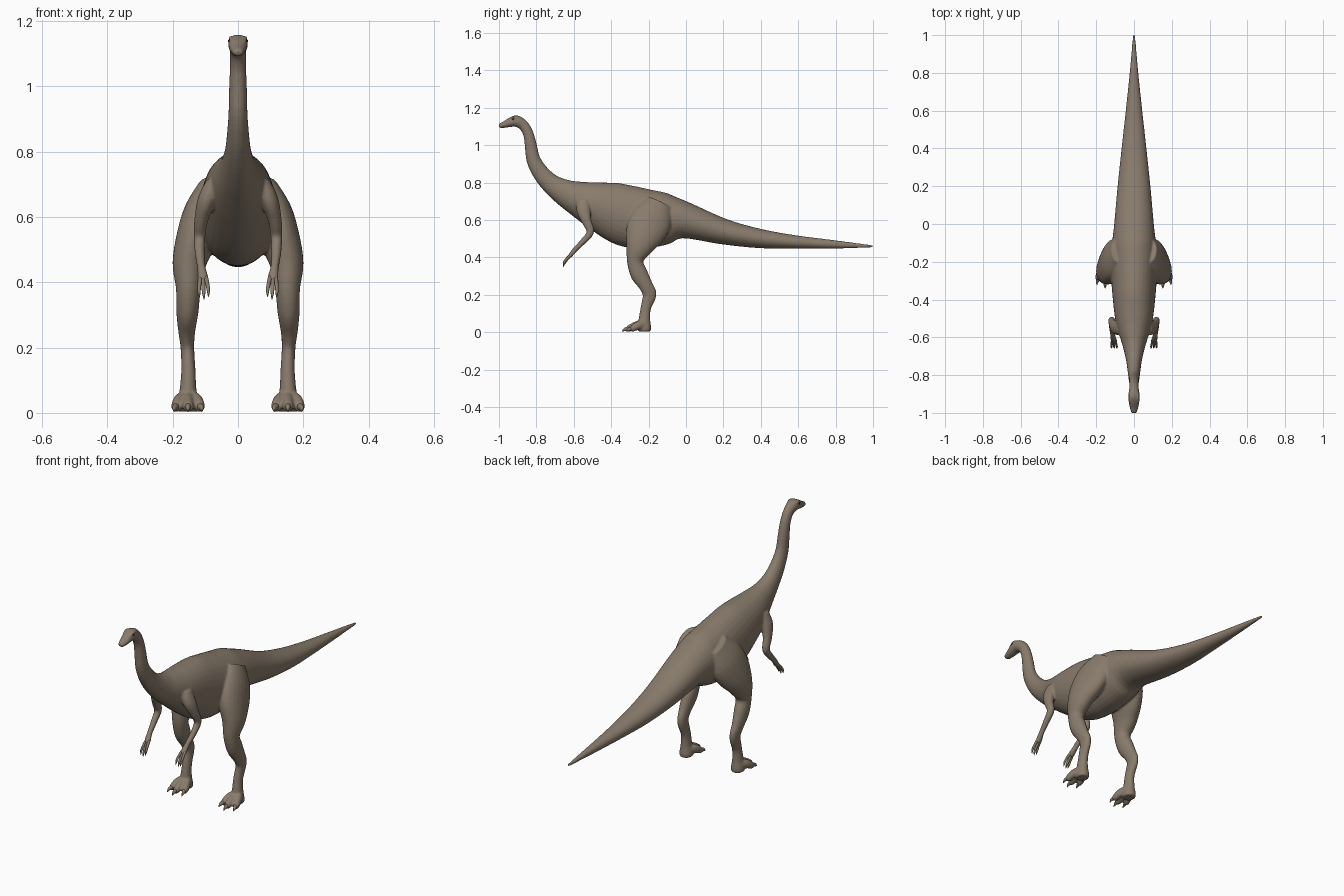
import bpy, bmesh, math
from mathutils import Vector


def material(name, rgb):
    m = bpy.data.materials.new(name)
    m.diffuse_color = (*rgb, 1)
    return m


hide = material("brown hide", (0.25, 0.20, 0.15))
dark = material("dark eye", (0.03, 0.025, 0.02))


def spline(points, steps):
    """Catmull-Rom through points of any dimension."""
    p = [points[0]] + list(points) + [points[-1]]
    out = []
    for i in range(1, len(p) - 2):
        for s in range(steps):
            t = s / steps
            out.append([0.5 * (2 * b + (c - a) * t + (2 * a - 5 * b + 4 * c - d) * t * t
                               + (3 * b - a - 3 * c + d) * t ** 3)
                        for a, b, c, d in zip(p[i - 1], p[i], p[i + 1], p[i + 2])])
    out.append(list(points[-1]))
    return out


def tube(bm, points, side=1, sides=24, steps=4):
    """Loft ellipses along (x, y, z, half width, half depth) points."""
    path = spline(points, steps)
    rings = []
    for i, (x, y, z, rx, rd) in enumerate(path):
        a, b = path[max(i - 1, 0)], path[min(i + 1, len(path) - 1)]
        tan = (Vector(b[:3]) - Vector(a[:3])).normalized()
        lat = Vector((1, 0, 0))
        lat = (lat - tan * lat.dot(tan)).normalized()
        dep = tan.cross(lat)
        ring = []
        for k in range(sides):
            ang = 2 * math.pi * k / sides
            v = Vector((x, y, z)) + lat * rx * math.cos(ang) + dep * rd * math.sin(ang)
            ring.append(bm.verts.new((v.x * side, v.y, v.z)))
        rings.append(ring)
    for r, q in zip(rings, rings[1:]):
        for k in range(sides):
            n = (k + 1) % sides
            bm.faces.new((r[k], r[n], q[n], q[k]))
    bm.faces.new(rings[0])
    bm.faces.new(rings[-1])


def finish(bm, name, mat):
    bmesh.ops.recalc_face_normals(bm, faces=bm.faces)
    me = bpy.data.meshes.new(name)
    bm.to_mesh(me)
    bm.free()
    me.materials.append(mat)
    me.polygons.foreach_set("use_smooth", [True] * len(me.polygons))
    ob = bpy.data.objects.new(name, me)
    bpy.context.collection.objects.link(ob)
    return ob


# Tail, trunk, neck and head: (y, z, half width, half depth)
spine = [
    (1.0, .459, .006, .006), (.8, .469, .023, .022), (.6, .481, .044, .035),
    (.4, .50, .066, .051), (.2, .538, .087, .069), (0, .597, .105, .097),
    (-.1, .605, .116, .137), (-.2, .607, .122, .156), (-.3, .618, .120, .165),
    (-.4, .652, .112, .152), (-.5, .686, .100, .121), (-.58, .716, .080, .094),
    (-.65, .747, .058, .072), (-.72, .792, .042, .054), (-.775, .85, .034, .045),
    (-.815, .92, .029, .038), (-.83, 1.0, .027, .032), (-.843, 1.06, .025, .028),
    (-.868, 1.105, .025, .028), (-.905, 1.128, .030, .031), (-.935, 1.123, .029, .026),
    (-.965, 1.112, .024, .019), (-.99, 1.105, .018, .014), (-1.0, 1.102, .013, .010)]

# Hind leg from hip to heel
leg = [
    (.080, -.14, .69, .040, .070), (.105, -.18, .61, .060, .110),
    (.130, -.22, .53, .060, .105), (.150, -.25, .455, .051, .073),
    (.152, -.272, .38, .038, .044), (.155, -.25, .31, .034, .047),
    (.157, -.215, .25, .026, .038), (.155, -.195, .20, .021, .037),
    (.152, -.215, .13, .022, .028), (.153, -.222, .07, .026, .031),
    (.153, -.222, .02, .034, .036), (.153, -.222, .004, .030, .032)]

# Fore leg from shoulder to palm
arm = [
    (.070, -.545, .70, .030, .040), (.096, -.548, .65, .028, .038),
    (.113, -.53, .59, .021, .026), (.118, -.511, .535, .018, .020),
    (.117, -.55, .485, .015, .016), (.112, -.59, .445, .013, .014),
    (.108, -.612, .418, .017, .012), (.107, -.622, .403, .014, .010)]

body = bmesh.new()
claws = bmesh.new()
fingers = bmesh.new()
tube(body, [(0, *s) for s in spine], sides=32)
for s in (-1, 1):
    tube(body, leg, s)
    tube(body, arm, s)
    # Brow ridge
    tube(body, [(.019, -.895, 1.146, .006, .005), (.022, -.92, 1.149, .007, .006),
                (.018, -.95, 1.136, .005, .005)], s, 10)
    # Toes and their claws
    for tx, ty in ((.118, -.285), (.153, -.305), (.188, -.285)):
        mx, my = (.153 + tx) / 2, (-.225 + ty) / 2
        tube(body, [(.153 + (tx - .153) * .3, -.225, .04, .022, .028),
                    (mx + (tx - .153) * .3, my, .036, .018, .023),
                    (tx, ty, .020, .017, .018), (tx, ty - .012, .017, .013, .013)], s, 14)
        cx = tx + (tx - .153) * .2
        tube(claws, [(tx, ty - .002, .020, .011, .012), (cx, ty - .022, .015, .007, .009),
                     (cx, ty - .036, .004, .001, .002)], s, 10)
    # Small inner spur on the foot
    tube(claws, [(.140, -.235, .055, .008, .010), (.124, -.25, .045, .006, .008),
                 (.116, -.262, .032, .001, .002)], s, 10)
    # Three fingers with pointed tips
    for fx, drop in ((-.012, .008), (0, 0), (.012, .006)):
        tube(fingers, [(.107 + fx * .7, -.614, .416, .007, .008),
                       (.106 + fx, -.636, .388 + drop, .006, .007),
                       (.105 + fx * 1.2, -.651, .367 + drop, .005, .006),
                       (.104 + fx * 1.1, -.658, .347 + drop, .001, .001)], s, 10)

# Fuse the skin into one smooth surface
skin = finish(body, "body", hide)
rm = skin.modifiers.new("fuse", 'REMESH')
rm.mode = 'VOXEL'
rm.voxel_size = 0.0045
rm.use_smooth_shade = True
sm = skin.modifiers.new("soften", 'SMOOTH')
sm.factor = 0.5
sm.iterations = 10

finish(claws, "toe_claws", hide)
finish(fingers, "fingers", hide)

# Eyes
eyes = bmesh.new()
for s in (-1, 1):
    made = bmesh.ops.create_uvsphere(eyes, u_segments=16, v_segments=10, radius=.007)
    bmesh.ops.translate(eyes, verts=made["verts"], vec=(.0235 * s, -.924, 1.139))
finish(eyes, "eyes", dark)
